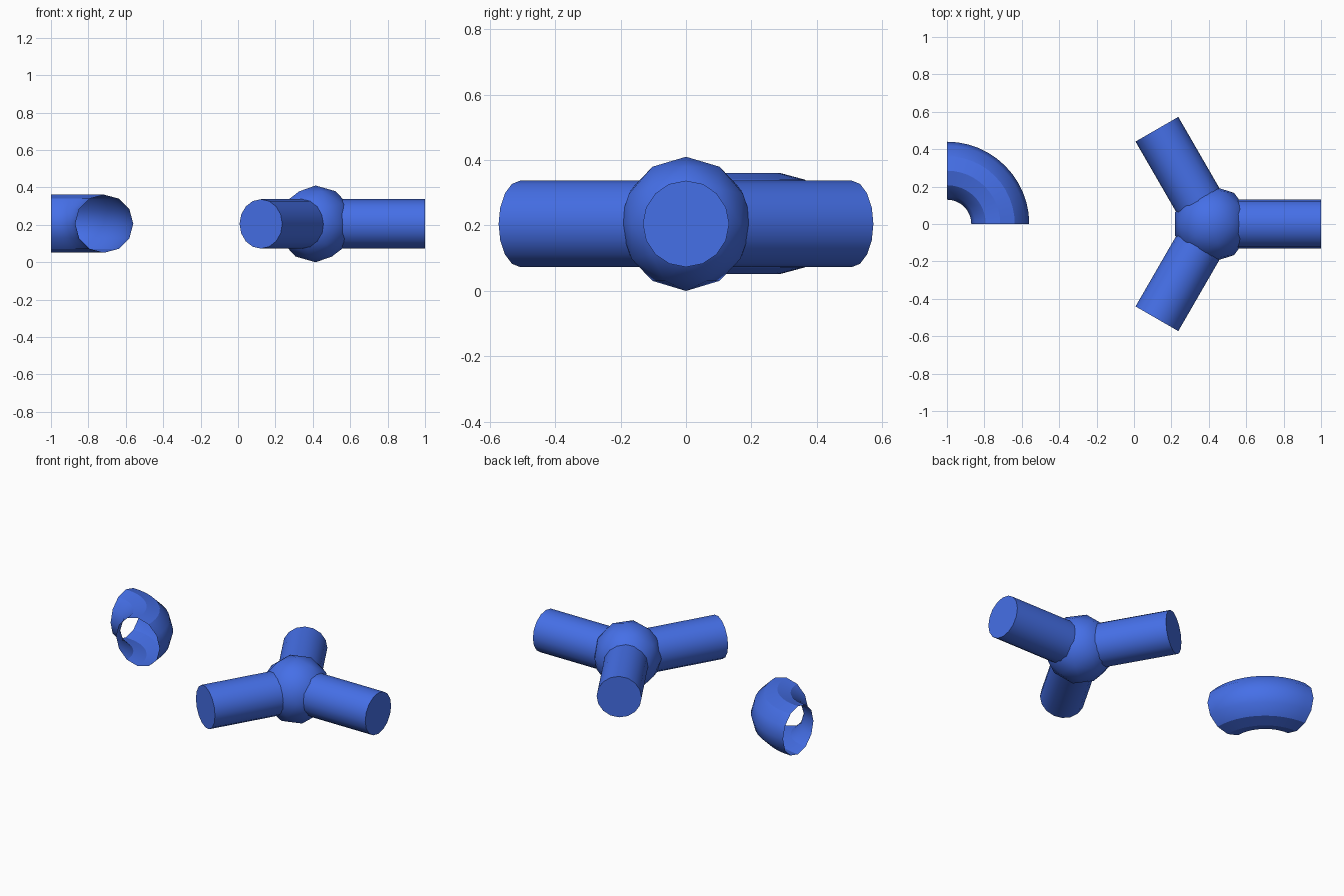
import bpy, bmesh, math
from mathutils import Matrix, Vector

if "Cube" in bpy.data.objects:
    bpy.data.objects.remove(bpy.data.objects["Cube"])

HUB = Vector((0.415, 0, 0.205))
HUB_R = 0.205
PIPE_R, PIPE_LEN = 0.132, 0.585
BEND = Vector((-1.0, 0, 0.206))
BEND_R, TUBE_R = 0.285, 0.155

blue = bpy.data.materials.new("blue")
blue.diffuse_color = (0.06, 0.16, 0.8, 1)
blue.use_nodes = True
blue.node_tree.nodes["Principled BSDF"].inputs["Base Color"].default_value = blue.diffuse_color


def make_object(name, bm, location):
    """Turn a bmesh into a smooth-shaded blue object."""
    bmesh.ops.recalc_face_normals(bm, faces=bm.faces)
    mesh = bpy.data.meshes.new(name)
    bm.to_mesh(mesh)
    bm.free()
    mesh.materials.append(blue)
    obj = bpy.data.objects.new(name, mesh)
    obj.location = location
    bpy.context.collection.objects.link(obj)
    bpy.ops.object.select_all(action='DESELECT')
    obj.select_set(True)
    bpy.context.view_layer.objects.active = obj
    bpy.ops.object.shade_smooth_by_angle(angle=math.radians(30))
    return obj


# Joint ball of the three-way connector
bm = bmesh.new()
bmesh.ops.create_icosphere(bm, subdivisions=2, radius=HUB_R)
make_object("connector_hub", bm, HUB)

# Three capped 16-sided arms, 120 degrees apart
for i in range(3):
    bm = bmesh.new()
    place = (Matrix.Rotation(math.radians(120 * i), 4, 'Z')
             @ Matrix.Translation((PIPE_LEN / 2, 0, 0))
             @ Matrix.Rotation(math.radians(90), 4, 'Y'))
    bmesh.ops.create_cone(bm, cap_ends=True, segments=16, radius1=PIPE_R,
                          radius2=PIPE_R, depth=PIPE_LEN, matrix=place)
    make_object(f"connector_arm_{i + 1}", bm, HUB)

# Open quarter-turn elbow: 12-sided ring swept through 90 degrees
bm = bmesh.new()
ring = []
for k in range(12):
    a = math.tau * k / 12
    ring.append(bm.verts.new((BEND_R + TUBE_R * math.cos(a), 0, TUBE_R * math.sin(a))))
edges = [bm.edges.new((ring[k], ring[(k + 1) % 12])) for k in range(12)]
bmesh.ops.spin(bm, geom=ring + edges, cent=(0, 0, 0), axis=(0, 0, 1),
               angle=math.pi / 2, steps=12)
elbow = make_object("elbow_pipe", bm, BEND)
# An open shell must face away from the tube's centre line
mesh = elbow.data
face = mesh.polygons[0]
spine = Vector((face.center.x, face.center.y, 0)).normalized() * BEND_R
if face.normal.dot(face.center - spine) < 0:
    mesh.flip_normals()
